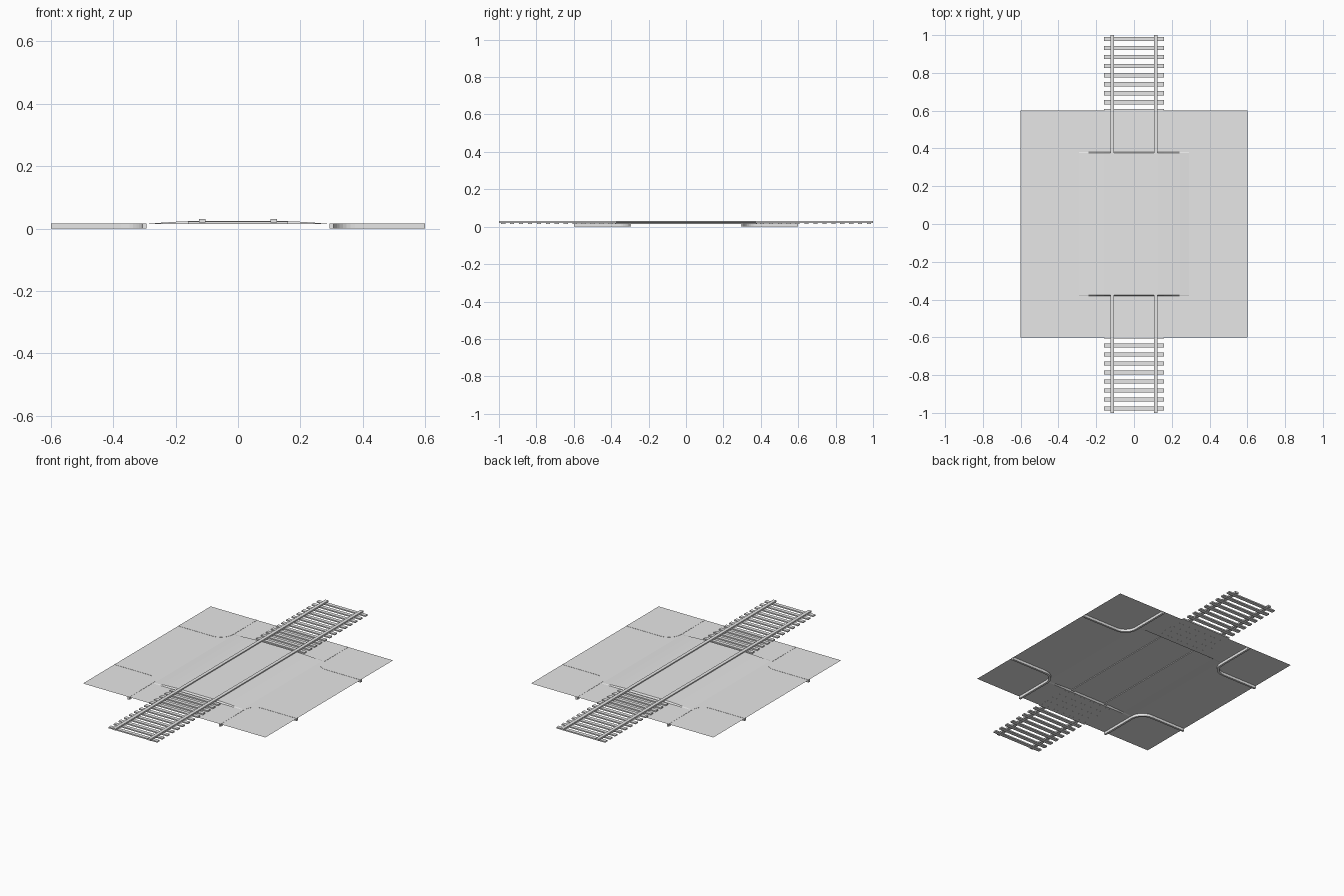
import bpy
import bmesh
import math

cube = bpy.data.objects.get("Cube")
if cube:
    bpy.data.objects.remove(cube, do_unlink=True)

grey = bpy.data.materials.new("plain_grey")
grey.use_nodes = True
grey.diffuse_color = (0.8, 0.8, 0.8, 1)
grey.node_tree.nodes["Principled BSDF"].inputs["Base Color"].default_value = (0.8, 0.8, 0.8, 1)

GROUND = 0.015      # level of the road sheet
HALF = 0.6          # half width of the road sheet


def finish(name, bm):
    mesh = bpy.data.meshes.new(name)
    bm.to_mesh(mesh)
    bm.free()
    mesh.materials.append(grey)
    obj = bpy.data.objects.new(name, mesh)
    bpy.context.collection.objects.link(obj)
    return obj


def add_box(bm, x0, x1, y0, y1, z0, z1):
    verts = bmesh.ops.create_cube(bm, size=1)["verts"]
    for v in verts:
        v.co.x = x1 if v.co.x > 0 else x0
        v.co.y = y1 if v.co.y > 0 else y0
        v.co.z = z1 if v.co.z > 0 else z0


# Road sheet with the raised crossing in the middle
def hump(x):
    t = min(1, max(0, (0.29 - abs(x)) / 0.17))
    return 0.009 * math.sin(t * math.pi / 2)


half_x = [0.06, 0.12, 0.16, 0.2, 0.24, 0.29, HALF]
xs = [-x for x in reversed(half_x)] + half_x
rows = [(-HALF, 0), (-0.382, 0), (-0.375, 1), (0.375, 1), (0.382, 0), (HALF, 0)]
bm = bmesh.new()
grid = [[bm.verts.new((x, y, GROUND + raised * hump(x))) for x in xs] for y, raised in rows]
for low, high in zip(grid, grid[1:]):
    for i in range(len(xs) - 1):
        bm.faces.new((low[i], low[i + 1], high[i + 1], high[i]))
finish("road_sheet", bm)


# Rounded kerb around each corner
def kerb_path(offset):
    centre, radius = 0.375, 0.075 - offset
    pts = [(HALF, centre - radius)]
    for i in range(9):
        a = math.radians(270 - 90 * i / 8)
        pts.append((centre + radius * math.cos(a), centre + radius * math.sin(a)))
    return pts + [(centre - radius, HALF)]


def kerb(name, sx, sy):
    bm = bmesh.new()
    inner, outer = kerb_path(0.006), kerb_path(-0.006)
    rings = []
    for a, b in zip(inner, outer):
        section = [(a, 0), (b, 0), (b, GROUND + 0.001), (a, GROUND + 0.001)]
        rings.append([bm.verts.new((p[0] * sx, p[1] * sy, z)) for p, z in section])
    for r, s in zip(rings, rings[1:]):
        for i in range(4):
            j = (i + 1) % 4
            bm.faces.new((r[i], r[j], s[j], s[i]))
    bm.faces.new(rings[0])
    bm.faces.new(rings[-1])
    bmesh.ops.recalc_face_normals(bm, faces=bm.faces)
    finish(name, bm)


for sx, side in ((1, "left"), (-1, "right")):
    for sy, end in ((-1, "front"), (1, "back")):
        kerb(f"kerb_{end}_{side}", sx, sy)

# Rails running the full length
for sx, side in ((1, "left"), (-1, "right")):
    bm = bmesh.new()
    x = sx * 0.115
    add_box(bm, x - 0.01, x + 0.01, -1, 1, 0.02, 0.03)
    finish(f"rail_{side}", bm)

# Sleepers on both sides of the crossing
bm = bmesh.new()
for i in range(42):
    y = -0.977 + i * 0.0477
    if abs(y) > 0.39:
        add_box(bm, -0.16, 0.16, y - 0.011, y + 0.011, GROUND - 0.0003, 0.022)
finish("sleepers", bm)
